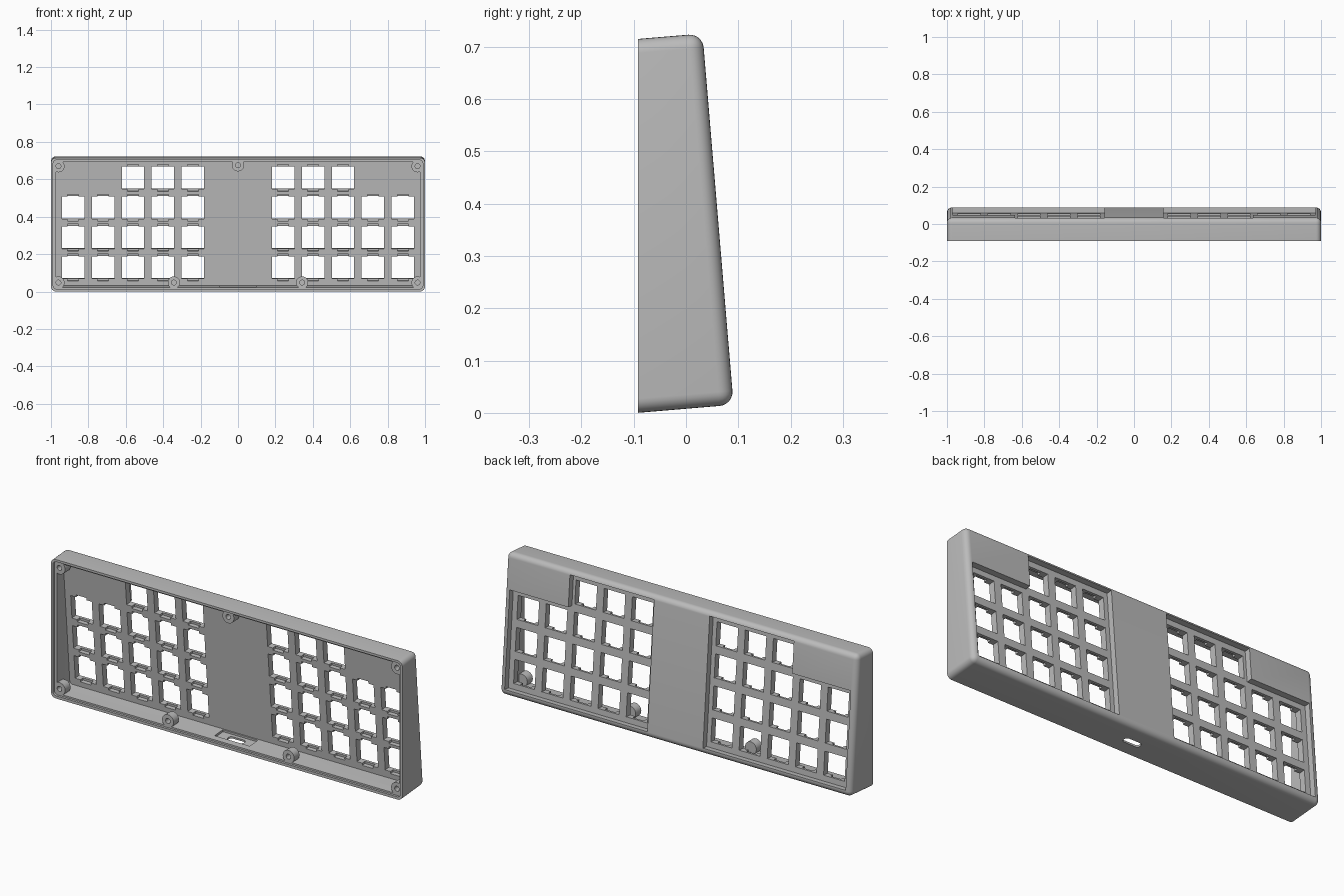
import bpy, bmesh, math
from mathutils import Matrix, Vector

if "Cube" in bpy.data.objects:
    bpy.data.objects.remove(bpy.data.objects["Cube"])

# Frame of the tilted key plate: local y = 0 is the back face, z runs up it
TILT = Matrix.Translation((0, 0.091, 0.0155)) @ Matrix.Rotation(math.radians(4.79), 4, 'X')
WORLD = Matrix.Identity(4)
FRONT, HEIGHT = -0.092, 0.712
PLATE_BACK, PLATE_FRONT = -0.03, -0.064
PITCH, HOLE = 0.1602, 0.06


def block(bm, x, y, z, axis=None, radius=0.0, segments=5):
    """Box from ranges; edges along one axis can be rounded."""
    new = bmesh.ops.create_cube(bm, size=1)["verts"]
    for v in new:
        v.co = [r[0] + (c + 0.5) * (r[1] - r[0]) for r, c in zip((x, y, z), v.co)]
    if axis is not None:
        edges = {e for v in new for e in v.link_edges
                 if abs((e.verts[0].co - e.verts[1].co).normalized()[axis]) > 0.9}
        bmesh.ops.bevel(bm, geom=list(edges), offset=radius, segments=segments,
                        profile=0.5, affect='EDGES')


def rod(bm, x, z, r_front, r_back, y0, y1):
    """Round rod along y."""
    m = Matrix.Translation((x, (y0 + y1) / 2, z)) @ Matrix.Rotation(-math.pi / 2, 4, 'X')
    bmesh.ops.create_cone(bm, cap_ends=True, segments=28, radius1=r_front,
                          radius2=r_back, depth=y1 - y0, matrix=m)


def prism(bm, outline, y0, y1):
    """Outline in x and z, extruded along y."""
    face = bm.faces.new([bm.verts.new((px, y0, pz)) for px, pz in outline])
    moved = bmesh.ops.extrude_face_region(bm, geom=[face])["geom"]
    for v in moved:
        if isinstance(v, bmesh.types.BMVert):
            v.co.y = y1


def finish(bm, name, matrix):
    bm.transform(matrix)
    bmesh.ops.recalc_face_normals(bm, faces=bm.faces[:])
    mesh = bpy.data.meshes.new(name)
    bm.to_mesh(mesh)
    bm.free()
    ob = bpy.data.objects.new(name, mesh)
    bpy.context.collection.objects.link(ob)
    return ob


def carve(target, cutter):
    """Subtract the cutter, then remove it."""
    cutter.hide_render = True
    mod = target.modifiers.new("carve", 'BOOLEAN')
    mod.operation, mod.solver, mod.object = 'DIFFERENCE', 'EXACT', cutter
    bpy.context.view_layer.objects.active = target
    bpy.ops.object.modifier_apply(modifier=mod.name)
    bpy.data.objects.remove(cutter)


# Outer body: rounded tilted box, trimmed flat at the open front
bm = bmesh.new()
block(bm, (-1, 1), (-0.3, 0), (0, HEIGHT))
edges = [e for e in bm.edges if max(v.co.y for v in e.verts) > -0.1]
bmesh.ops.bevel(bm, geom=edges, offset=0.027, segments=6, profile=0.5, affect='EDGES')
bm.transform(TILT)
cut = bmesh.ops.bisect_plane(bm, geom=bm.verts[:] + bm.edges[:] + bm.faces[:],
                             plane_co=(0, FRONT, 0), plane_no=(0, -1, 0), clear_outer=True)
rim = [g for g in cut["geom_cut"] if isinstance(g, bmesh.types.BMEdge)]
bmesh.ops.contextual_create(bm, geom=rim)
case = finish(bm, "keyboard_case", WORLD)

# Inner cavity, leaving the screw bosses standing
bosses = [(s * x, z) for s in (-1, 1) for x, z in ((0.96, 0.67), (0.96, 0.048), (0.343, 0.048))]
bosses.append((0, 0.675))
bm = bmesh.new()
block(bm, (-0.974, 0.974), (-0.4, PLATE_FRONT), (0.021, 0.69), 1, 0.014)
cavity = finish(bm, "cavity_cutter", TILT)
bm = bmesh.new()
for x, z in bosses:
    rod(bm, x, z, 0.038, 0.032, -0.45, -0.036)
carve(cavity, finish(bm, "boss_shapes", WORLD))
carve(case, cavity)

# Sunken key fields on the back, stepped around the upper outer corners
bm = bmesh.new()
field = [(0.158, 0.03), (0.97, 0.03), (0.97, 0.528), (0.637, 0.528), (0.637, 0.69), (0.158, 0.69)]
for s in (-1, 1):
    prism(bm, [(s * x, z) for x, z in field], PLATE_BACK, 0.1)
carve(case, finish(bm, "key_field_cutter", TILT))

# Key holes, then wider clip notches on the inner side
keys = [(s * (0.241 + PITCH * col), 0.119 + PITCH * row)
        for s in (-1, 1) for row in range(4) for col in range(3 if row == 3 else 5)]
for name, half_x, half_z, y1 in (("key_hole_cutter", HOLE, HOLE, 0.02),
                                 ("clip_notch_cutter", HOLE / 2, HOLE + 0.012, -0.043)):
    bm = bmesh.new()
    for x, z in keys:
        block(bm, (x - half_x, x + half_x), (-0.075, y1), (z - half_z, z + half_z))
    carve(case, finish(bm, name, TILT))

# Lid rebate around the front rim
bm = bmesh.new()
block(bm, (-0.988, 0.988), (-0.2, -0.08), (0.014, 0.703), 1, 0.018)
carve(case, finish(bm, "rebate_cutter", WORLD))

# Screw holes
bm = bmesh.new()
for x, z in bosses:
    rod(bm, x, z, 0.013, 0.013, -0.2, -0.045)
carve(case, finish(bm, "screw_hole_cutter", WORLD))

# Port pocket and rounded slot through the bottom wall
bm = bmesh.new()
block(bm, (-0.1, 0.1), (-0.137, -0.07), (0.01, 0.05))
carve(case, finish(bm, "port_pocket_cutter", TILT))
bm = bmesh.new()
block(bm, (-0.047, 0.047), (-0.121, -0.087), (-0.05, 0.06), 2, 0.0165)
carve(case, finish(bm, "port_slot_cutter", TILT))

# Single grey plastic
grey = bpy.data.materials.new("grey_plastic")
grey.use_nodes = True
colour = (0.5, 0.5, 0.5, 1)
grey.diffuse_color = colour
grey.node_tree.nodes["Principled BSDF"].inputs["Base Color"].default_value = colour
case.data.materials.clear()
case.data.materials.append(grey)
for p in case.data.polygons:
    p.material_index = 0

bpy.ops.object.select_all(action='DESELECT')
case.select_set(True)
bpy.context.view_layer.objects.active = case
bpy.ops.object.shade_smooth_by_angle(angle=math.radians(30))
